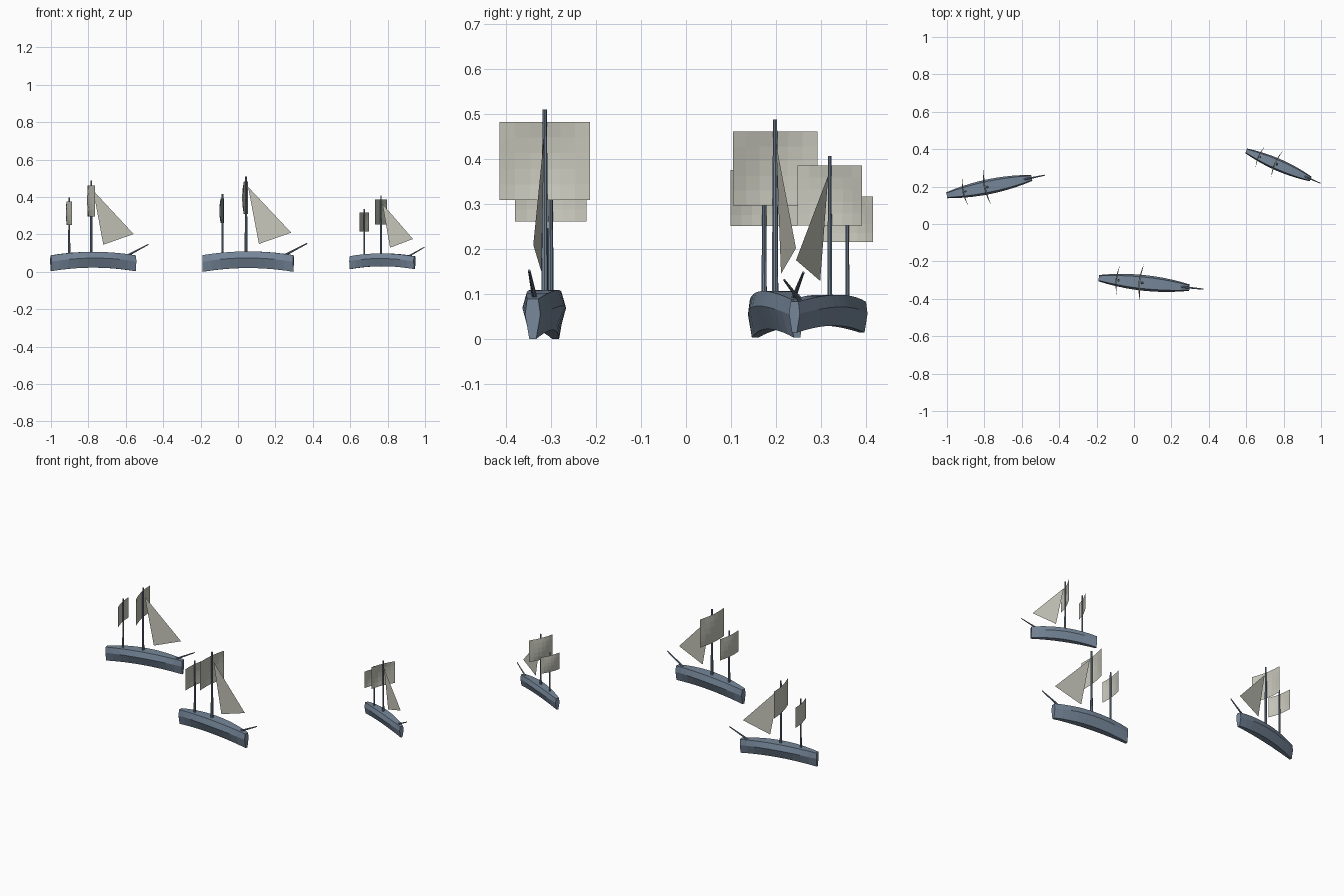
import bpy, bmesh, math
from mathutils import Matrix, Vector

cube = bpy.data.objects.get("Cube")
if cube:
    bpy.data.objects.remove(cube, do_unlink=True)


def material(name, colour):
    m = bpy.data.materials.new(name)
    m.use_nodes = True
    m.diffuse_color = (*colour, 1)
    m.node_tree.nodes["Principled BSDF"].inputs["Base Color"].default_value = (*colour, 1)
    return m


WOOD = material("slate blue wood", (0.18, 0.24, 0.32))
CANVAS = material("pale canvas", (0.57, 0.57, 0.50))
SEA = 0.062  # height of the waterline that each ship is scaled about


def add(name, bm, mat, place):
    mesh = bpy.data.meshes.new(name)
    bm.to_mesh(mesh)
    bm.free()
    mesh.materials.append(mat)
    ob = bpy.data.objects.new(name, mesh)
    ob.matrix_world = place
    bpy.context.collection.objects.link(ob)


# Arched hull lofted from six-sided sections, with blunt flat ends
def hull():
    bm = bmesh.new()
    half = [(0.73, 0.047), (1, 0.012), (0.45, -0.042)]
    section = half + [(-v, z) for v, z in reversed(half)]
    rings = []
    steps = 10
    for i in range(steps + 1):
        t = 2 * i / steps - 1
        width = 0.042 - 0.025 * t * t
        rings.append([bm.verts.new((0.244 * t, v * width, z - 0.02 * t * t))
                      for v, z in section])
    n = len(section)
    for a, b in zip(rings, rings[1:]):
        for k in range(n):
            bm.faces.new((a[k], a[(k + 1) % n], b[(k + 1) % n], b[k]))
    bm.faces.new(rings[0])
    bm.faces.new(rings[-1])
    bmesh.ops.recalc_face_normals(bm, faces=bm.faces)
    return bm


# Tapered pole between two points
def pole(start, end, r1, r2):
    bm = bmesh.new()
    a, b = Vector(start), Vector(end)
    turn = (b - a).to_track_quat('Z', 'Y').to_matrix().to_4x4()
    bmesh.ops.create_cone(bm, cap_ends=True, segments=8, radius1=r1, radius2=r2,
                          depth=(b - a).length,
                          matrix=Matrix.Translation((a + b) / 2) @ turn)
    return bm


# Square sail bellied towards the stern
def square_sail(u, width, low, high):
    bm = bmesh.new()
    bmesh.ops.create_grid(bm, x_segments=6, y_segments=5, size=1)
    for p in bm.verts:
        s, t = p.co.x, p.co.y
        belly = 0.1 * width * math.cos(s * math.pi / 2) * (1 - 0.5 * t * t)
        p.co = (u - belly, s * width / 2, low + (high - low) * (t + 1) / 2)
    return bm


# Triangular sail on the centre line
def jib():
    bm = bmesh.new()
    bm.faces.new([bm.verts.new(p) for p in
                  ((0, 0, 0.392), (0.058, 0, 0.087), (0.232, 0, 0.147))])
    return bm


def ship(prefix, x, y, degrees, size):
    place = (Matrix.Translation((x, y, SEA))
             @ Matrix.Rotation(math.radians(degrees), 4, 'Z') @ Matrix.Scale(size, 4))
    main, rear = -0.011, -0.138
    add(prefix + "_hull", hull(), WOOD, place)
    add(prefix + "_main_mast", pole((main, 0, 0), (main, 0, 0.448), 0.008, 0.005), WOOD, place)
    add(prefix + "_rear_mast", pole((rear, 0, 0), (rear, 0, 0.354), 0.0065, 0.0045), WOOD, place)
    add(prefix + "_bowsprit", pole((0.2, 0, 0.028), (0.318, 0, 0.09), 0.006, 0.003), WOOD, place)
    add(prefix + "_main_sail", square_sail(main, 0.202, 0.247, 0.42), CANVAS, place)
    add(prefix + "_rear_sail", square_sail(rear, 0.16, 0.199, 0.33), CANVAS, place)
    add(prefix + "_jib", jib(), CANVAS, place)


# Fleet of three, each at its own heading and scale
ship("large_ship", 0.054, -0.315, -6, 1.0)
ship("medium_ship", -0.774, 0.2, 11.6, 0.95)
ship("small_ship", 0.772, 0.316, -23.6, 0.77)
